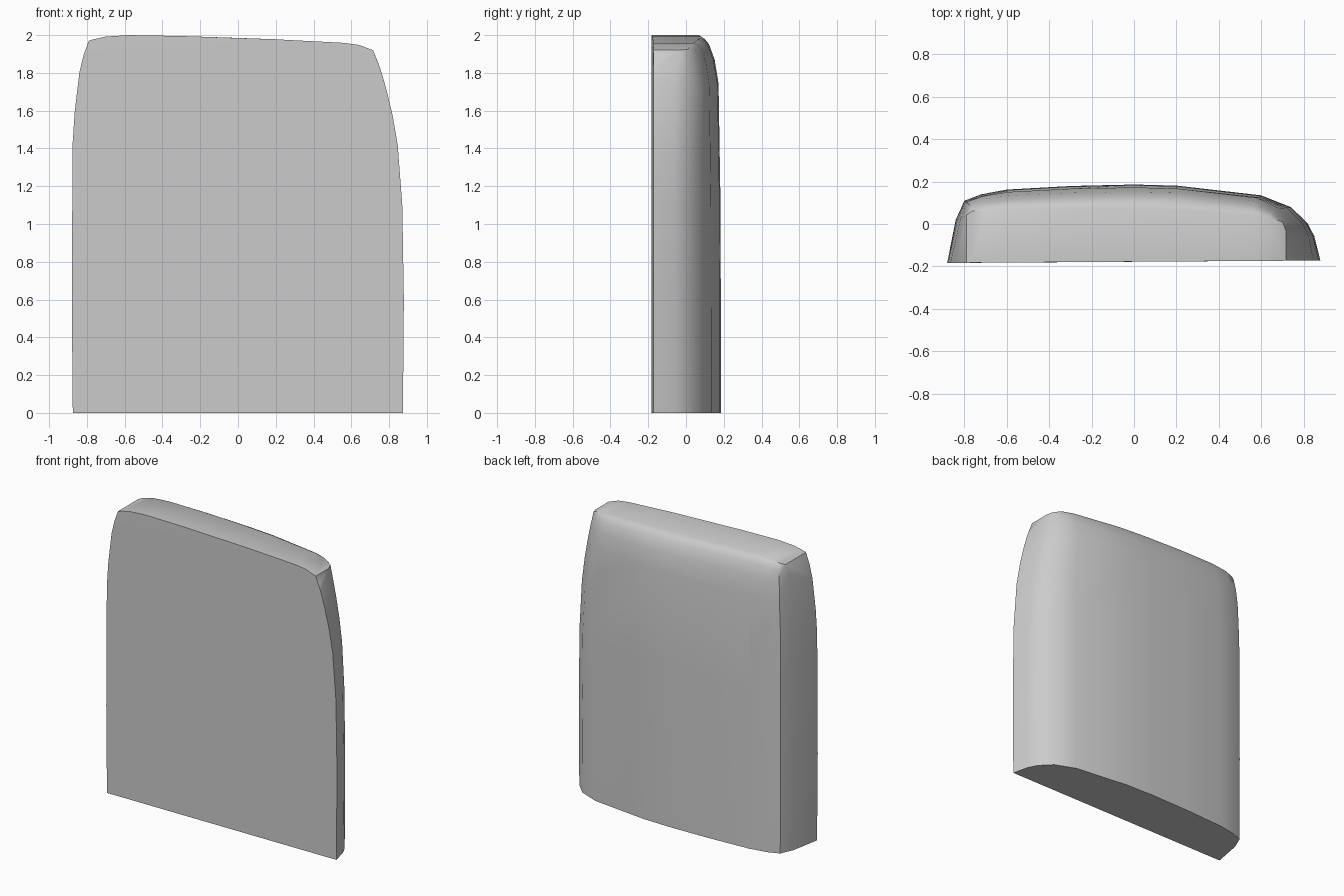
import bpy, bmesh, math

if "Cube" in bpy.data.objects:
    bpy.data.objects.remove(bpy.data.objects["Cube"])


def interp(table, v):
    """Piecewise linear lookup."""
    for (a, fa), (b, fb) in zip(table, table[1:]):
        if v <= b:
            return fa + (fb - fa) * max(0, v - a) / (b - a)
    return table[-1][1]


# Plan outlines (x, y): at the base and at the top edge, same point count
BASE = [(-.88, -.183), (-.84, .02), (-.80, .11), (-.72, .14), (-.60, .162), (-.3, .179),
        (0, .186), (.2, .181), (.6, .135), (.74, .08), (.82, .0), (.85, -.06), (.878, -.172)]
TOP = [(-.79, -.183), (-.79, .04), (-.765, .06), (-.70, .065), (-.58, .068), (-.3, .072),
       (0, .072), (.2, .066), (.56, .04), (.64, .03), (.70, .01), (.715, -.03), (.715, -.172)]

# Side taper and back rounding against height (0 = base outline, 1 = top outline)
LEFT = [(0, .06), (.6, 0), (1.45, .05), (1.6, .17), (1.82, .45), (1.92, .7), (2, 1)]
RIGHT = [(0, .03), (.6, 0), (1.1, .05), (1.43, .2), (1.65, .42), (1.87, .75), (2, 1)]
BACK = [(0, 0), (1.2, .03), (1.75, .12), (1.88, .30), (1.955, .53), (1.985, .75), (2, 1)]
# Sloping top edge
CREST = [(-.79, 1.97), (-.75, 1.982), (-.7, 1.992), (-.58, 2.0), (-.3, 1.995),
         (0, 1.985), (.5, 1.967), (.64, 1.948), (.715, 1.92)]
LEVELS = [0, .6, 1.1, 1.43, 1.6, 1.75, 1.82, 1.88, 1.925, 1.955, 1.985, 2]

# Slab: convex skin over the stacked outlines
bm = bmesh.new()
for t in LEVELS:
    fy = interp(BACK, t)
    for (bx, by), (tx, ty) in zip(BASE, TOP):
        fx = interp(LEFT if bx < 0 else RIGHT, t)
        x, y = bx + (tx - bx) * fx, by + (ty - by) * fy
        z = t - (2 - interp(CREST, x)) * (t / 2) ** 6
        bm.verts.new((x, y, z))
        if t == 2:  # front rim of the top
            bm.verts.new((x, -.183 + .011 * (x + .88) / 1.76, z))
res = bmesh.ops.convex_hull(bm, input=bm.verts[:])
junk = {g for g in res["geom_interior"] + res["geom_unused"] if isinstance(g, bmesh.types.BMVert)}
bmesh.ops.delete(bm, geom=[v for v in junk if v.is_valid], context='VERTS')
bmesh.ops.dissolve_limit(bm, angle_limit=math.radians(.5), verts=bm.verts[:], edges=bm.edges[:])
bmesh.ops.recalc_face_normals(bm, faces=bm.faces[:])
mesh = bpy.data.meshes.new("rounded_slab")
bm.to_mesh(mesh)
bm.free()
slab = bpy.data.objects.new("rounded_slab", mesh)
bpy.context.collection.objects.link(slab)

# Smooth the curved back, keep the rim sharp
bpy.context.view_layer.objects.active = slab
slab.select_set(True)
bpy.ops.object.shade_smooth_by_angle(angle=math.radians(35))
